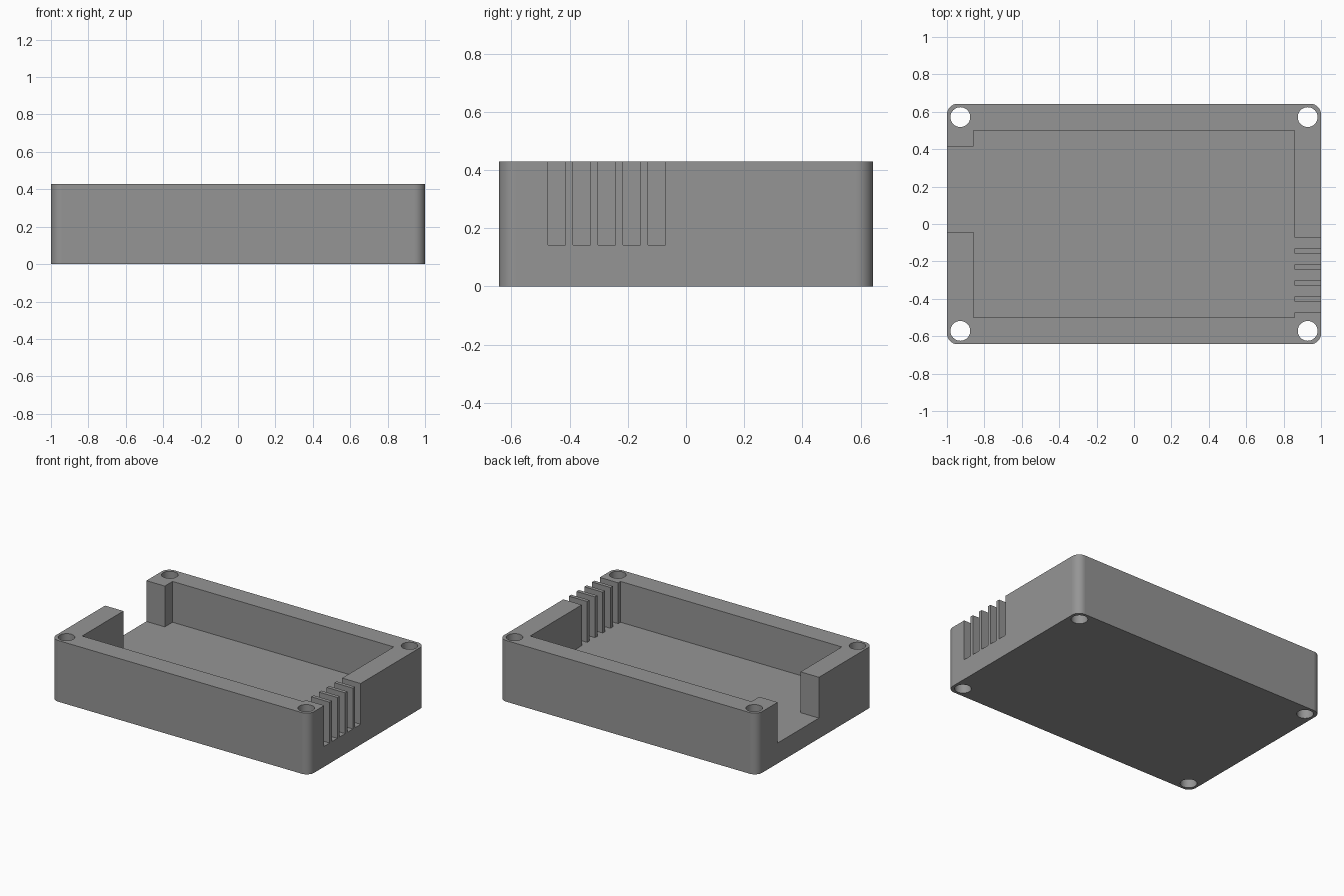
import bpy
import bmesh
import math

if "Cube" in bpy.data.objects:
    bpy.data.objects.remove(bpy.data.objects["Cube"])

U = 1 / 70                       # design grid: 140 units long
LENGTH, WIDTH, HEIGHT = 140 * U, 90 * U, 30 * U
FLOOR = 10 * U
X_IN, Y_IN = 60 * U, 35 * U      # half size of the inner pocket

grey = bpy.data.materials.new("grey plastic")
grey.diffuse_color = (0.3, 0.3, 0.3, 1)
grey.use_nodes = True
grey.node_tree.nodes["Principled BSDF"].inputs["Base Color"].default_value = grey.diffuse_color


def prism(name, outline, z0, z1):
    """Extrude a counter-clockwise outline from z0 to z1."""
    bm = bmesh.new()
    face = bm.faces.new([bm.verts.new((x, y, z0)) for x, y in outline])
    ext = bmesh.ops.extrude_face_region(bm, geom=[face], use_keep_orig=True)
    top = [g for g in ext["geom"] if isinstance(g, bmesh.types.BMVert)]
    bmesh.ops.translate(bm, verts=top, vec=(0, 0, z1 - z0))
    bmesh.ops.recalc_face_normals(bm, faces=bm.faces)
    mesh = bpy.data.meshes.new(name)
    bm.to_mesh(mesh)
    bm.free()
    mesh.materials.append(grey)
    obj = bpy.data.objects.new(name, mesh)
    bpy.context.collection.objects.link(obj)
    return obj


def arc(cx, cy, r, start, sweep, n):
    return [(cx + r * math.cos(start + sweep * i / n),
             cy + r * math.sin(start + sweep * i / n)) for i in range(n + 1)]


def cut(obj, cutter):
    cutter.hide_render = True
    mod = obj.modifiers.new("cut", 'BOOLEAN')
    mod.operation = 'DIFFERENCE'
    mod.solver = 'EXACT'
    mod.object = cutter
    bpy.context.view_layer.objects.active = obj
    bpy.ops.object.modifier_apply(modifier=mod.name)
    bpy.data.objects.remove(cutter, do_unlink=True)


# Body: block with rounded vertical corners
R = 4 * U
outline = []
for i, (sx, sy) in enumerate([(1, 1), (-1, 1), (-1, -1), (1, -1)]):
    outline += arc(sx * (LENGTH / 2 - R), sy * (WIDTH / 2 - R), R,
                   i * math.pi / 2, math.pi / 2, 10)
body = prism("case_body", outline, 0, HEIGHT)

# Pocket with vent slots on the right and a connector opening on the left
OUT = 1.1
pocket = [(-X_IN, -Y_IN), (X_IN, -Y_IN)]
for i in range(5):
    y = -0.474 + i * 6 * U
    pocket += [(X_IN, y), (OUT, y), (OUT, y + 0.06), (X_IN, y + 0.06)]
pocket += [(X_IN, Y_IN), (-X_IN, Y_IN)]
pocket += [(-X_IN, 29 * U), (-OUT, 29 * U), (-OUT, -3 * U), (-X_IN, -3 * U)]
cut(body, prism("pocket_cutter", pocket, FLOOR, HEIGHT + 0.1))

# Screw holes through the four corners
for sx in (-1, 1):
    for sy in (-1, 1):
        ring = arc(sx * 65 * U, sy * 40 * U, 0.053, 0, math.tau, 32)[:-1]
        cut(body, prism("hole_cutter", ring, -0.1, HEIGHT + 0.1))

# Smooth corners and holes, flat walls
bpy.ops.object.select_all(action='DESELECT')
body.select_set(True)
bpy.context.view_layer.objects.active = body
bpy.ops.object.shade_smooth_by_angle(angle=math.radians(30))
for p in body.data.polygons:
    if max(abs(c) for c in p.normal) > 0.9999:
        p.use_smooth = False
